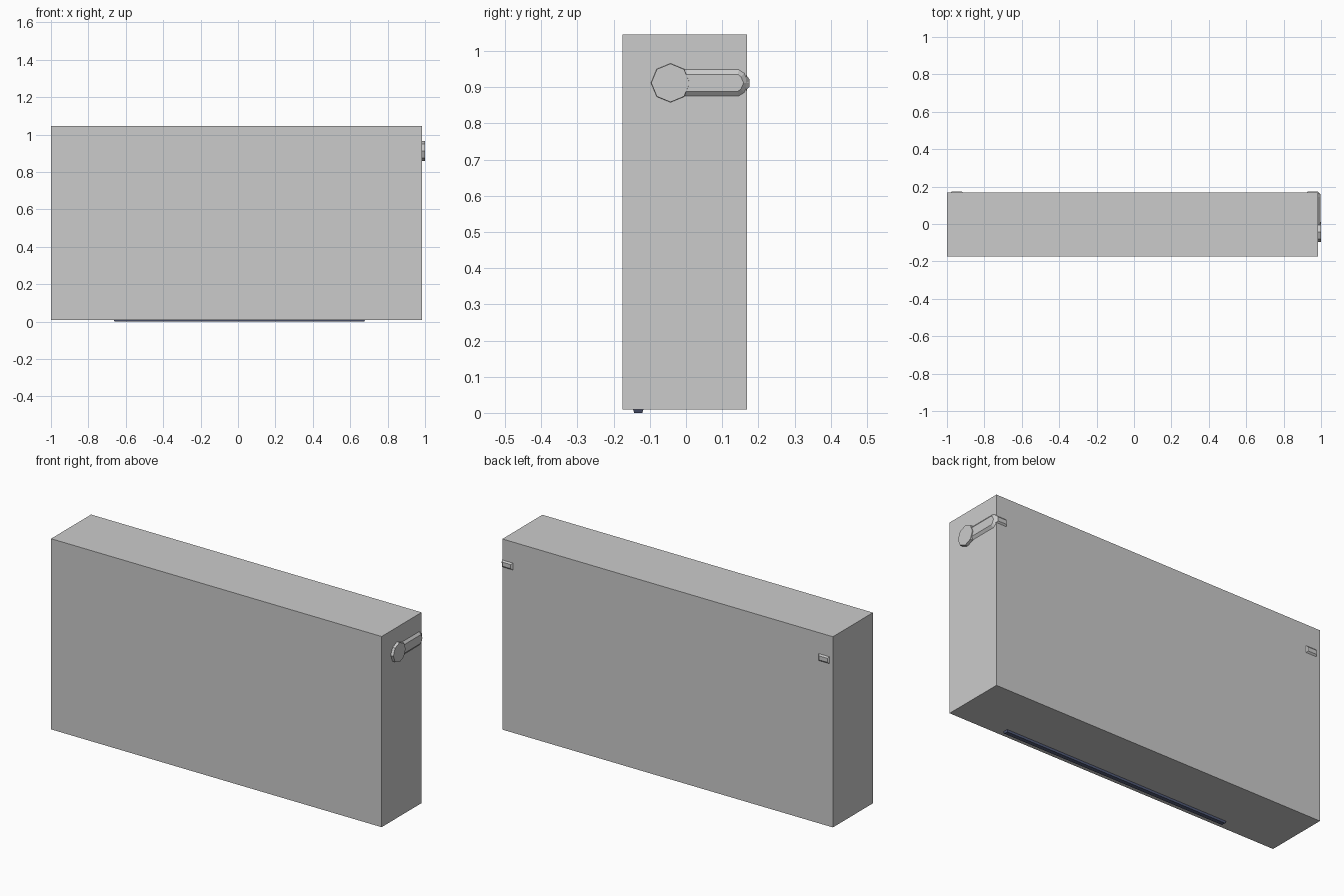
import bpy, bmesh, math
from mathutils import Vector

if "Cube" in bpy.data.objects:
    bpy.data.objects.remove(bpy.data.objects["Cube"])


def loft(name, lower, upper):
    """Flat-faced solid between two outlines with equal point counts."""
    bm = bmesh.new()
    a = [bm.verts.new(p) for p in lower]
    b = [bm.verts.new(p) for p in upper]
    n = len(a)
    bm.faces.new(a)
    bm.faces.new(b)
    for i in range(n):
        j = (i + 1) % n
        bm.faces.new((a[i], a[j], b[j], b[i]))
    bmesh.ops.recalc_face_normals(bm, faces=bm.faces[:])
    mesh = bpy.data.meshes.new(name)
    bm.to_mesh(mesh)
    bm.free()
    ob = bpy.data.objects.new(name, mesh)
    bpy.context.collection.objects.link(ob)
    return ob


def rect(u0, u1, v0, v1, place):
    return [Vector(place(u, v)) for u, v in ((u0, v0), (u1, v0), (u1, v1), (u0, v1))]


ZC = 0.912   # height of the hanging hardware
SIDE = 0.985  # right wall of the case
BACK = 0.168  # back wall of the case

# main case
loft("case",
     rect(-1, SIDE, -0.175, BACK, lambda x, y: (x, y, 0.01)),
     rect(-1, SIDE, -0.175, BACK, lambda x, y: (x, y, 1.045)))

# octagonal strap head on the right wall
def octagon(x, r):
    return [(x, -0.043 + r * math.cos(i * math.pi / 4), ZC + r * math.sin(i * math.pi / 4))
            for i in range(8)]

loft("strap_head", octagon(SIDE - 0.003, 0.054), octagon(1.0, 0.053))

# chamfered strap running to the back corner with a pointed end
def strap_outline(x, half, y0, y1, y2, y3):
    pts = [(y0, -half), (y1, -half), (y2, -half * 0.72), (y3, 0),
           (y2, half * 0.72), (y1, half), (y0, half)]
    return [(x, y, ZC + z) for y, z in pts]

loft("strap_bar",
     strap_outline(SIDE - 0.002, 0.039, -0.02, 0.146, 0.163, 0.174),
     strap_outline(0.996, 0.0235, -0.01, 0.143, 0.152, 0.159))

# small chamfered lugs on the back wall
for name, x0, x1 in (("back_lug_left", -0.982, -0.912), ("back_lug_right", 0.92, 0.99)):
    loft(name,
         rect(x0, x1, ZC - 0.021, ZC + 0.021, lambda x, z: (x, BACK - 0.002, z)),
         rect(x0 + 0.01, x1 - 0.01, ZC - 0.011, ZC + 0.011, lambda x, z: (x, 0.175, z)))

# dark strip under the case
strip = loft("bottom_strip",
             rect(-0.665, 0.68, -0.147, -0.117, lambda x, y: (x, y, 0.011)),
             rect(-0.66, 0.675, -0.143, -0.121, lambda x, y: (x, y, 0.0)))
mat = bpy.data.materials.new("dark_blue")
mat.diffuse_color = (0.09, 0.11, 0.2, 1)
mat.use_nodes = True
mat.node_tree.nodes["Principled BSDF"].inputs["Base Color"].default_value = mat.diffuse_color
strip.data.materials.append(mat)
